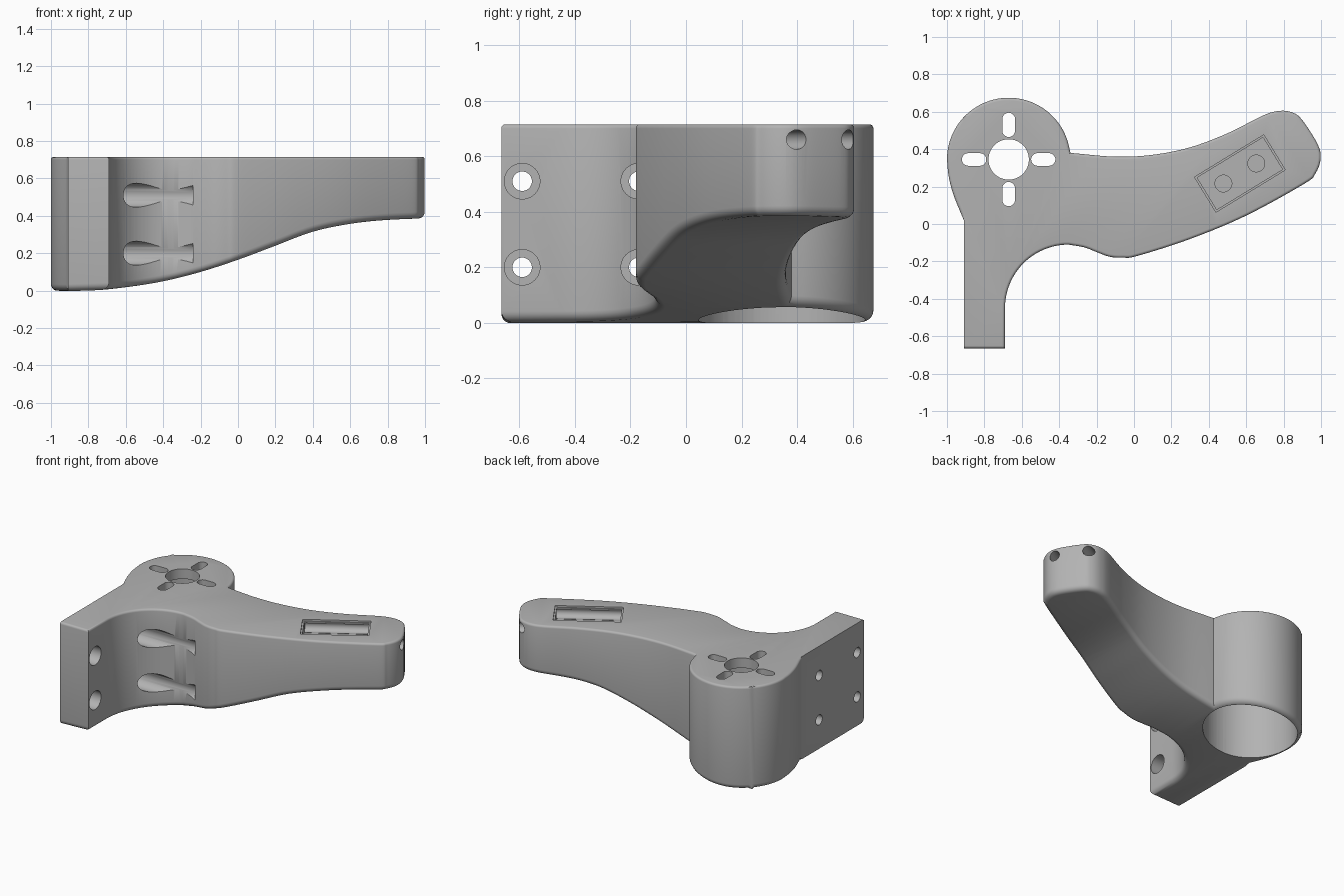
import bpy, bmesh, math
from mathutils import Vector, Matrix

if "Cube" in bpy.data.objects:
    bpy.data.objects.remove(bpy.data.objects["Cube"])

TOP = 0.715
HUB = Vector((-0.67, 0.345))
LEFT = -0.91

grey = bpy.data.materials.new("plain_grey")
grey.use_nodes = True
grey.diffuse_color = (0.45, 0.45, 0.45, 1)
grey.node_tree.nodes["Principled BSDF"].inputs["Base Color"].default_value = (0.45, 0.45, 0.45, 1)


def spline(points, steps=8):
    """Smooth curve through the points."""
    p = [Vector(q) for q in points]
    p = [2 * p[0] - p[1]] + p + [2 * p[-1] - p[-2]]
    out = []
    for a, b, c, d in zip(p, p[1:], p[2:], p[3:]):
        for i in range(steps):
            t = i / steps
            out.append(0.5 * (2 * b + (c - a) * t + (2 * a - 5 * b + 4 * c - d) * t * t
                              + (3 * b - a - 3 * c + d) * t ** 3))
    return out + [p[-2]]


def arc(center, radius, start, end, steps):
    c = Vector(center)
    angles = [math.radians(start + (end - start) * i / steps) for i in range(steps + 1)]
    return [c + radius * Vector((math.cos(a), math.sin(a))) for a in angles]


# Plan outline, counter-clockwise
segments = [
    [Vector((LEFT, -0.665)), Vector((-0.69, -0.665))],
    arc((-0.35, -0.45), 0.34, 180, 90, 24),
    spline([(-0.35, -0.11), (-0.265, -0.125), (-0.2, -0.15), (-0.13, -0.175), (-0.06, -0.18),
            (0.02, -0.17), (0.3, -0.08), (0.6, 0.045), (0.91, 0.215), (0.97, 0.27),
            (0.998, 0.35), (0.98, 0.43), (0.9, 0.555), (0.85, 0.595), (0.78, 0.605),
            (0.69, 0.58), (0.5, 0.485), (0.3, 0.41), (0.1, 0.37), (-0.1, 0.36), (-0.34, 0.38)]),
    arc(HUB, 0.33, 6, 180, 48),
    spline([(-1.0, 0.345), (-0.99, 0.25), (-0.963, 0.15), (LEFT, 0.02)], 5),
]
outline = []
for seg in segments:
    for p in seg:
        if not outline or (p - outline[-1]).length > 0.004:
            outline.append(p)

# Inward direction of each outline point; the mounting face keeps square edges
inward = []
for i, p in enumerate(outline):
    a = (p - outline[i - 1]).normalized()
    b = (outline[(i + 1) % len(outline)] - p).normalized()
    n1, n2 = Vector((-a.y, a.x)), Vector((-b.y, b.x))
    n = (n1 + n2) / (1 + n1.dot(n2))
    if abs(p.x - LEFT) < 0.002:
        n = Vector((0, 1 if p.y < -0.5 else 0))
    inward.append(n)

# Underside height along x
under = spline([(-1.1, 0), (-0.8, 0), (-0.6, 0.018), (-0.4, 0.05), (-0.2, 0.1), (0, 0.165),
                (0.2, 0.24), (0.4, 0.315), (0.6, 0.357), (0.8, 0.378), (1.1, 0.39)])


def underside(x):
    for a, b in zip(under, under[1:]):
        if a.x <= x <= b.x:
            return a.y + (b.y - a.y) * (x - a.x) / (b.x - a.x)
    return under[-1].y


# Body: stacked rings with rounded rims, bottom bent to the underside curve
bm = bmesh.new()
levels = []
for k in range(6):
    t = math.pi / 2 * k / 5
    levels.append((0.035 * (1 - math.sin(t)), 0.035 * (1 - math.cos(t))))
for k in range(5):
    t = math.pi / 2 * k / 4
    levels.append((0.015 * (1 - math.cos(t)), TOP - 0.015 * (1 - math.sin(t))))
rings = [[bm.verts.new((*(p + n * d), z)) for p, n in zip(outline, inward)] for d, z in levels]
count = len(outline)
for lo, hi in zip(rings, rings[1:]):
    for i in range(count):
        j = (i + 1) % count
        bm.faces.new((lo[i], lo[j], hi[j], hi[i]))
bm.faces.new(rings[-1])
cap = [bm.faces.new(rings[0][::-1])]
for i in range(1, 40):
    geom = set(cap)
    for f in cap:
        geom.update(f.edges, f.verts)
    bmesh.ops.bisect_plane(bm, geom=list(geom), plane_co=(-1 + i * 0.05 + 0.0013, 0, 0),
                           plane_no=(1, 0, 0), dist=1e-5)
    bm.faces.ensure_lookup_table()
    cap = [f for f in bm.faces if all(abs(v.co.z) < 1e-6 for v in f.verts)]
for v in bm.verts:
    if v.co.z < 0.1:
        v.co.z += underside(v.co.x)
bmesh.ops.triangulate(bm, faces=[f for f in bm.faces if len(f.verts) < 40])
bmesh.ops.recalc_face_normals(bm, faces=bm.faces)
mesh = bpy.data.meshes.new("bracket_arm")
bm.to_mesh(mesh)
bm.free()
body = bpy.data.objects.new("bracket_arm", mesh)
bpy.context.collection.objects.link(body)
mesh.materials.append(grey)
bpy.context.view_layer.objects.active = body


def cut(bm):
    """Subtract a closed shape from the body."""
    bmesh.ops.recalc_face_normals(bm, faces=bm.faces)
    m = bpy.data.meshes.new("cutter")
    bm.to_mesh(m)
    bm.free()
    m.materials.append(grey)
    ob = bpy.data.objects.new("cutter", m)
    ob.hide_render = True
    bpy.context.collection.objects.link(ob)
    mod = body.modifiers.new("cut", "BOOLEAN")
    mod.operation, mod.solver, mod.object = "DIFFERENCE", "EXACT", ob
    bpy.ops.object.modifier_apply(modifier=mod.name)
    bpy.data.objects.remove(ob)


def cut_rod(start, end, radius, sides=40):
    start, end = Vector(start), Vector(end)
    axis = end - start
    turn = axis.to_track_quat("Z", "Y").to_matrix().to_4x4()
    b = bmesh.new()
    bmesh.ops.create_cone(b, cap_ends=True, segments=sides, radius1=radius, radius2=radius,
                          depth=axis.length, matrix=Matrix.Translation((start + end) / 2) @ turn)
    cut(b)


def cut_prism(points, z0, z1):
    b = bmesh.new()
    f = b.faces.new([b.verts.new((p.x, p.y, z0)) for p in points])
    r = bmesh.ops.extrude_face_region(b, geom=[f])
    bmesh.ops.translate(b, vec=(0, 0, z1 - z0),
                        verts=[v for v in r["geom"] if isinstance(v, bmesh.types.BMVert)])
    cut(b)


# Hub: wide bore from below, centre hole and four slots through its top plate
cut_rod((*HUB, -0.2), (*HUB, TOP - 0.07), 0.3, 72)
cut_rod((*HUB, 0.5), (*HUB, 1), 0.108, 48)
slot = arc((0.216, 0), 0.034, -90, 90, 10) + arc((0.154, 0), 0.034, 90, 270, 10)
for i in range(4):
    turn = Matrix.Rotation(i * math.pi / 2, 2)
    cut_prism([HUB + turn @ p for p in slot], 0.5, 1)

# Stepped pocket at the arm tip, with two blind holes and two side channels
center = Vector((0.566, 0.27))
turn = Matrix.Rotation(math.radians(31.4), 2)


def tip(u, v):
    return center + turn @ Vector((u, v))


for length, width, floor in ((0.217, 0.11, TOP - 0.012), (0.206, 0.1, TOP - 0.09)):
    cut_prism([tip(u * length, v * width) for u, v in ((-1, -1), (1, -1), (1, 1), (-1, 1))], floor, 1)
for side in (-1, 1):
    cut_rod((*tip(side * 0.103, 0), TOP - 0.12), (*tip(side * 0.103, 0), 0.7), 0.045)
    cut_rod((*tip(-0.205, side * 0.112), 0.66), (*tip(0.7, side * 0.112), 0.66), 0.035)

# Counterbored mounting holes
for y, front in ((-0.59, -0.5), (-0.17, -0.24)):
    for z in (0.2, 0.51):
        cut_rod((-1.2, y, z), (-0.5, y, z), 0.035)
        cut_rod((-0.79, y, z), (front, y, z), 0.064, 48)

body.select_set(True)
bpy.ops.object.shade_smooth_by_angle(angle=math.radians(30))
